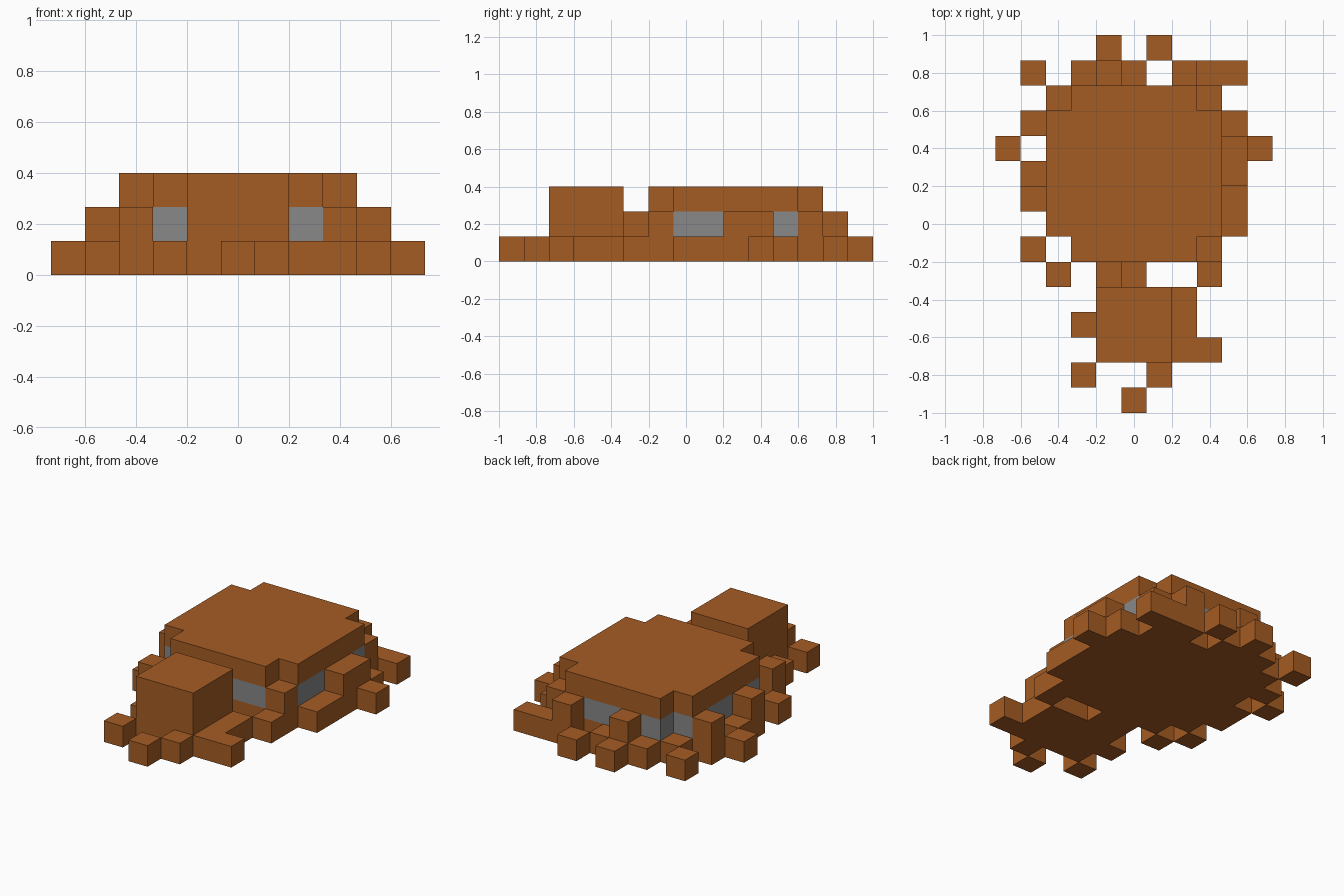
import bpy
import bmesh
from mathutils import Vector

cube = bpy.data.objects.get("Cube")
if cube:
    bpy.data.objects.remove(cube, do_unlink=True)

UNIT = 2 / 15                         # size of one block
ORIGIN = Vector((-5.5, -7.5, 0))      # grid corner, in blocks


def make_material(name, colour):
    mat = bpy.data.materials.new(name)
    mat.use_nodes = True
    mat.diffuse_color = (*colour, 1)
    bsdf = next(n for n in mat.node_tree.nodes if n.type == 'BSDF_PRINCIPLED')
    bsdf.inputs["Base Color"].default_value = (*colour, 1)
    return mat


BROWN = make_material("rust_brown", (0.376, 0.107, 0.017))
GREY = make_material("window_grey", (0.25, 0.246, 0.246))


def area(x0, x1, y0, y1):
    """All cells of a rectangle, ends included."""
    return {(x, y) for x in range(x0, x1 + 1) for y in range(y0, y1 + 1)}


def build(name, cells, bottom, top, mat):
    """Extrude a set of grid cells into one blocky, flat-sided solid."""
    bm = bmesh.new()

    def face(*points):
        bm.faces.new([bm.verts.new((Vector(p) + ORIGIN) * UNIT) for p in points])

    for x, y in sorted(cells):
        ring = [(x, y), (x + 1, y), (x + 1, y + 1), (x, y + 1)]
        face(*[(*p, top) for p in ring])
        face(*[(*p, bottom) for p in reversed(ring)])
        for k, (dx, dy) in enumerate([(0, -1), (1, 0), (0, 1), (-1, 0)]):
            if (x + dx, y + dy) not in cells:
                a, b = ring[k], ring[(k + 1) % 4]
                face((*a, bottom), (*b, bottom), (*b, top), (*a, top))
    bmesh.ops.remove_doubles(bm, verts=bm.verts, dist=UNIT / 100)
    mesh = bpy.data.meshes.new(name)
    bm.to_mesh(mesh)
    bm.free()
    mesh.materials.append(mat)
    obj = bpy.data.objects.new(name, mesh)
    bpy.context.collection.objects.link(obj)
    return obj


# Ragged ground layer, listed from the back row to the front row
GROUND = [
    "....#.#....",
    ".#.###.###.",
    "..#######..",
    ".#########.",
    "#.#########",
    ".#########.",
    ".#########.",
    "..########.",
    ".#.######..",
    "..#.##..#..",
    "....####...",
    "...#####...",
    "....#####..",
    "...#..#....",
    ".....#.....",
]
ground = {(x, len(GROUND) - 1 - row)
          for row, line in enumerate(GROUND)
          for x, mark in enumerate(line) if mark == "#"}
build("ground_layer", ground, 0, 1, BROWN)

# Main body: grey window band under a roof with notched corners
body = area(2, 8, 7, 11) | area(3, 7, 6, 12)
build("window_band", body, 1, 2, GREY)
build("roof", body, 2, 3, BROWN)

# Front block and the neck behind it
build("front_block", area(4, 6, 2, 4), 1, 3, BROWN)
build("neck", {(5, 5)}, 1, 2, BROWN)

# Posts standing against the window band
posts = {
    "back_left_post": {(7, 13)},
    "back_right_post": {(4, 13)},
    "back_left_corner_post": {(8, 12)},
    "left_side_post": area(9, 9, 9, 10),
    "front_left_corner_post": {(8, 6)},
    "right_rear_post": {(1, 11)},
    "right_side_post": {(1, 8)},
    "front_right_post": {(2, 5)},
}
for name, cells in posts.items():
    build(name, cells, 1, 2, BROWN)
